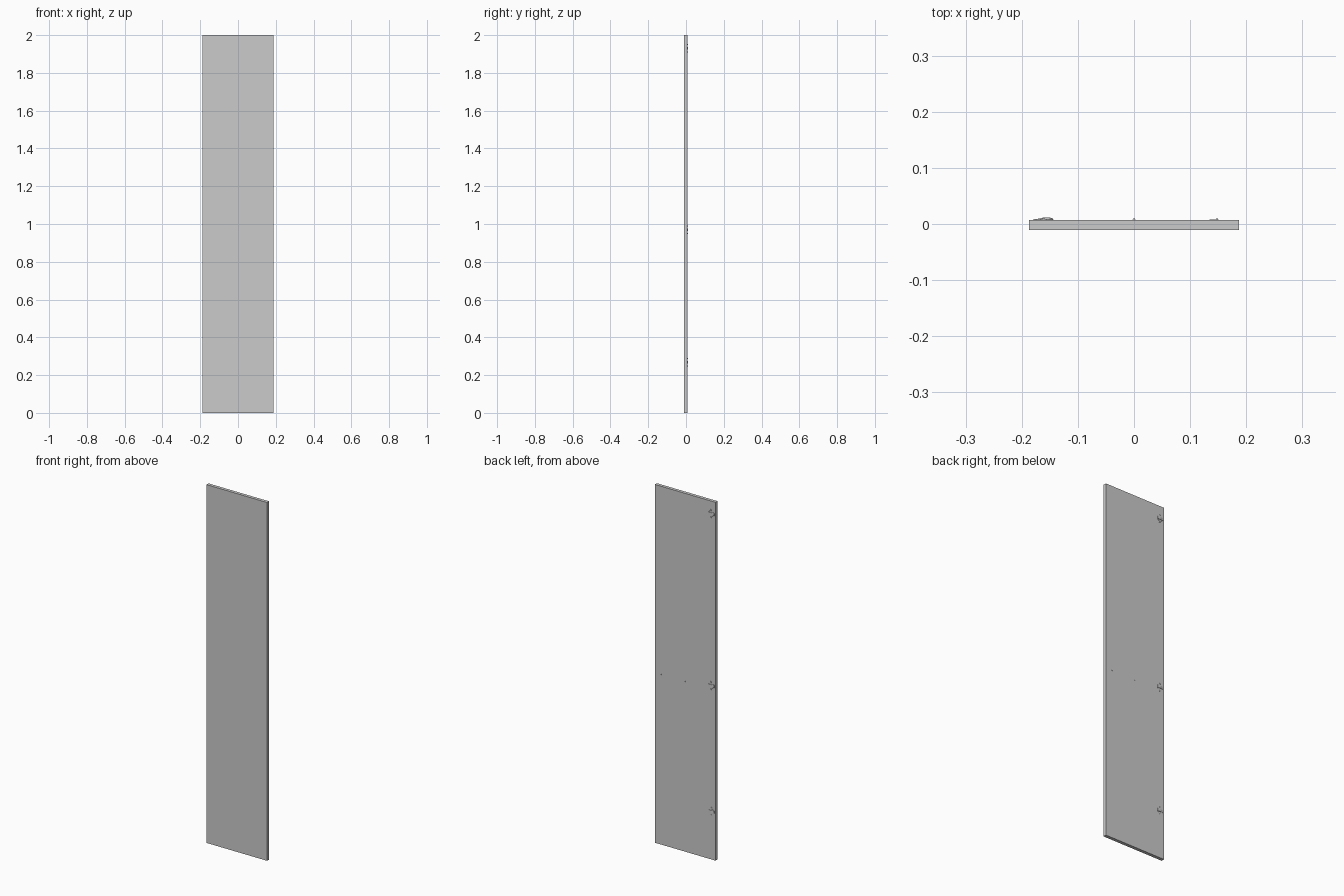
import bpy, bmesh, math
from mathutils import Matrix

if "Cube" in bpy.data.objects:
    bpy.data.objects.remove(bpy.data.objects["Cube"])

BACK = 0.0075   # y of the door's rear face


def finish(name, bm, smooth=False):
    me = bpy.data.meshes.new(name)
    bmesh.ops.recalc_face_normals(bm, faces=bm.faces)
    bm.to_mesh(me)
    bm.free()
    ob = bpy.data.objects.new(name, me)
    bpy.context.collection.objects.link(ob)
    if smooth:
        bpy.ops.object.select_all(action='DESELECT')
        ob.select_set(True)
        bpy.context.view_layer.objects.active = ob
        bpy.ops.object.shade_smooth_by_angle(angle=math.radians(35))
    return ob


def box(name, x0, x1, y0, y1, z0, z1):
    bm = bmesh.new()
    m = Matrix.Translation(((x0 + x1) / 2, (y0 + y1) / 2, (z0 + z1) / 2))
    bmesh.ops.create_cube(bm, size=1, matrix=m @ Matrix.Diagonal((x1 - x0, y1 - y0, z1 - z0, 1)))
    return finish(name, bm)


def disc(name, x, z, r1, r2, y0, y1):
    # short cylinder or cone standing on the rear face
    bm = bmesh.new()
    m = Matrix.Translation((x, (y0 + y1) / 2, z)) @ Matrix.Rotation(-math.pi / 2, 4, 'X')
    bmesh.ops.create_cone(bm, cap_ends=True, segments=24, radius1=r1, radius2=r2,
                          depth=y1 - y0, matrix=m)
    return finish(name, bm, True)


def prism(name, profile, z0, z1):
    # xy profile extruded along z
    bm = bmesh.new()
    f = bm.faces.new([bm.verts.new((x, y, z0)) for x, y in profile])
    ext = bmesh.ops.extrude_face_region(bm, geom=[f])['geom']
    bmesh.ops.translate(bm, vec=(0, 0, z1 - z0), verts=[v for v in ext if isinstance(v, bmesh.types.BMVert)])
    return finish(name, bm, True)


# door panel
box("door_panel", -0.187, 0.187, -0.0105, BACK, 0, 2)

# three cup hinges along one edge
for z in (0.268, 0.97, 1.93):
    box("hinge_flange", -0.167, -0.155, BACK - 0.001, BACK + 0.001, z - 0.024, z + 0.024)
    disc("hinge_cup_rim", -0.160, z, 0.0165, 0.016, BACK - 0.001, BACK + 0.001)
    arm = [(-0.180, BACK - 0.001), (-0.180, BACK + 0.0008), (-0.168, BACK + 0.0022)]
    arm += [(-0.156 - 0.012 * math.cos(a), BACK + 0.002 + 0.002 * math.sin(a))
            for a in (math.pi * i / 10 for i in range(2, 10))]
    arm += [(-0.144, BACK - 0.001)]
    prism("hinge_arm", arm, z - 0.007, z + 0.007)
    for s in (-1, 1):
        disc("hinge_screw", -0.161, z + s * 0.0195, 0.004, 0.0025, BACK, BACK + 0.0022)

# small catch plate and bumper studs at mid height
box("catch_plate", 0.135, 0.15, BACK - 0.001, BACK + 0.0003, 0.946, 0.954)
for x in (0.0, 0.148):
    disc("door_stud", x, 0.95, 0.003, 0.0015, BACK - 0.001, BACK + 0.002)
